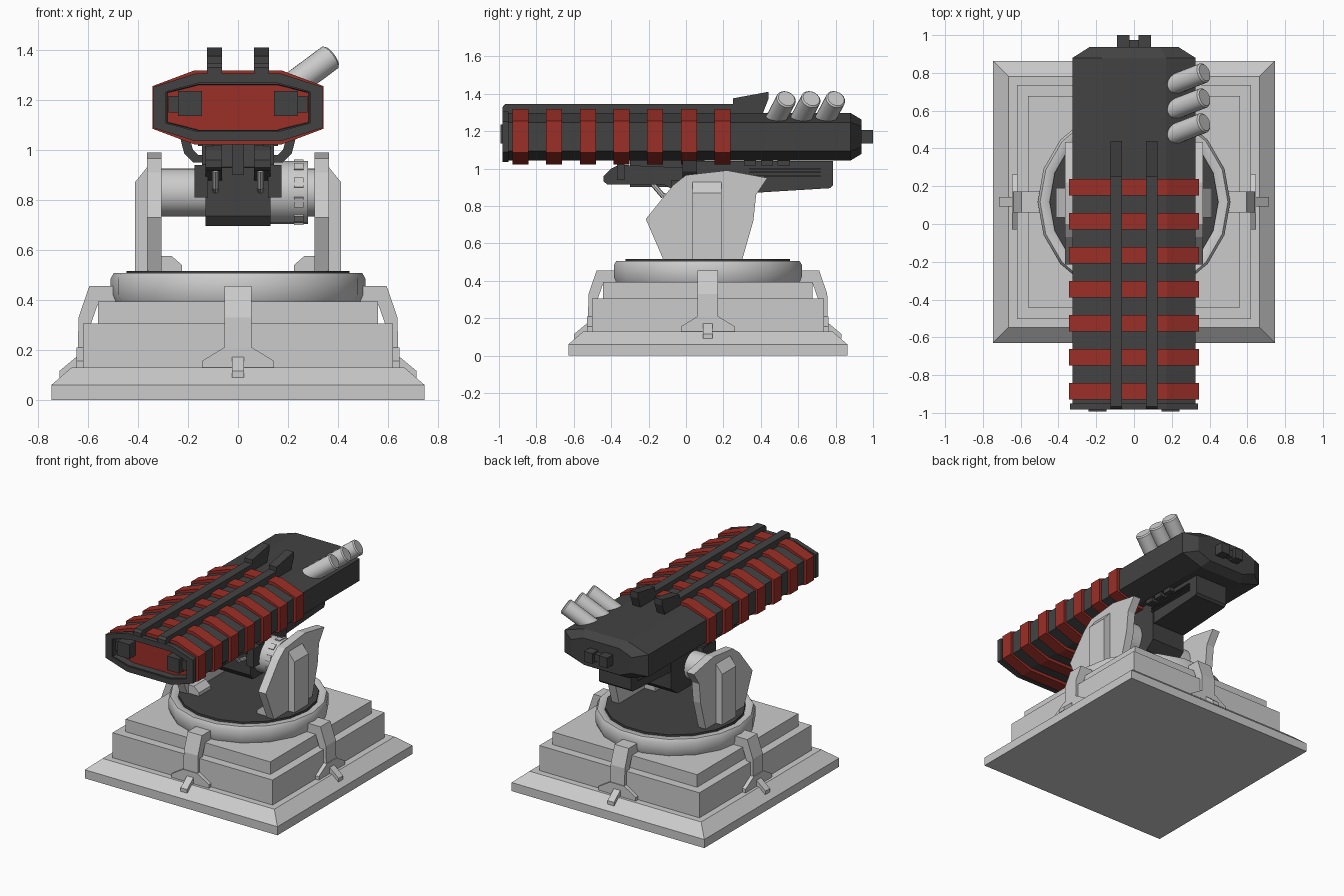
import bpy, bmesh, math
from mathutils import Vector, Matrix

if "Cube" in bpy.data.objects:
    bpy.data.objects.remove(bpy.data.objects["Cube"])

CY = 0.117  # centre of the base and turntable in y


def material(name, rgb):
    m = bpy.data.materials.new(name)
    m.diffuse_color = (*rgb, 1)
    m.use_nodes = True
    m.node_tree.nodes["Principled BSDF"].inputs["Base Color"].default_value = m.diffuse_color
    return m


DARK = material("dark_metal", (0.055, 0.055, 0.055))
RED = material("red_paint", (0.33, 0.028, 0.02))


def finish(name, bm, mat=None):
    bmesh.ops.recalc_face_normals(bm, faces=bm.faces)
    me = bpy.data.meshes.new(name)
    bm.to_mesh(me)
    bm.free()
    if mat:
        me.materials.append(mat)
    ob = bpy.data.objects.new(name, me)
    bpy.context.collection.objects.link(ob)
    return ob


def loft(name, rings, mat=None, closed=False):
    """Skin matching loops of points; cap the ends, or join them when closed."""
    bm = bmesh.new()
    vs = [[bm.verts.new(p) for p in r] for r in rings]
    n = len(vs[0])
    pairs = list(zip(vs, vs[1:])) + ([(vs[-1], vs[0])] if closed else [])
    for a, b in pairs:
        for i in range(n):
            j = (i + 1) % n
            bm.faces.new((a[i], a[j], b[j], b[i]))
    if not closed:
        bm.faces.new(vs[0])
        bm.faces.new(vs[-1])
    return finish(name, bm, mat)


def prism(name, pts, axis, a, b, mat=None):
    """Extrude a 2D profile along an axis from a to b."""
    put = {"x": lambda p, t: (t, p[0], p[1]),
           "y": lambda p, t: (p[0], t, p[1])}[axis]
    return loft(name, [[put(p, t) for p in pts] for t in (a, b)], mat)


def box(name, x, y, z, mat=None):
    return prism(name, [(y[0], z[0]), (y[1], z[0]), (y[1], z[1]), (y[0], z[1])], "x", *x, mat)


def rod(name, a, b, r, mat=None, segs=24, bevel=0.0):
    a, b = Vector(a), Vector(b)
    d = b - a
    rot = d.to_track_quat("Z", "Y").to_matrix()
    stops = [(0, r), (d.length - bevel, r)] + ([(d.length, r - bevel)] if bevel else [])
    rings = [[a + rot @ Vector((q * math.cos(t), q * math.sin(t), h))
              for t in [2 * math.pi * i / segs for i in range(segs)]] for h, q in stops]
    ob = loft(name, rings, mat)
    ob.data.shade_smooth()
    ob.data.set_sharp_from_angle(angle=math.radians(35))
    return ob


def square(h, z):
    return [(sx * h, CY + sy * h, z) for sx, sy in ((-1, -1), (1, -1), (1, 1), (-1, 1))]


def octagon(w, h, flat, shoulder, y, cz=1.17):
    p = [(flat, h), (w, shoulder), (w, -shoulder), (flat, -h)]
    p += [(-x, z) for x, z in reversed(p)]
    return [(x, y, cz + z) for x, z in p]


# Stepped base
loft("base_plinth", [square(.746, 0), square(.746, .06), square(.665, .13)])
loft("base_lower_step", [square(.62, .12), square(.62, .305)])
loft("base_upper_step", [square(.56, .30), square(.56, .393)])

# Turntable ring and dark deck
prof = [(.435, .385), (.495, .385), (.51, .42), (.51, .485), (.497, .507), (.455, .507), (.435, .485)]
rings = [[(r * math.cos(t), CY + r * math.sin(t), z) for r, z in prof]
         for t in [2 * math.pi * i / 18 for i in range(18)]]
ring = loft("turntable_ring", rings, closed=True)
ring.data.shade_smooth()
ring.data.set_sharp_from_angle(angle=math.radians(50))
rod("turntable_deck", (0, CY, .39), (0, CY, .516), .447, DARK, 18)

# Four clamps round the base
arm = [(.49, .455), (.595, .455), (.638, .33), (.643, .12), (.60, .12), (.59, .30), (.56, .385), (.49, .385)]
foot = [(-.145, .125), (.145, .125), (.145, .155), (.055, .21), (-.055, .21), (-.145, .155)]
tab = [(.63, .13), (.63, .185), (.655, .165), (.715, .115), (.715, .09), (.70, .09)]
for k in range(4):
    turn = Matrix.Translation((0, CY, 0)) @ Matrix.Rotation(k * math.pi / 2, 4, "Z")
    for ob in (prism("clamp_arm", arm, "y", -.055, .055),
               prism("clamp_foot", foot, "x", .61, .646),
               prism("clamp_tab", tab, "y", -.025, .025)):
        ob.data.transform(turn)

# Yoke plates with outer rib and inner foot bracket
plate = [(-.12, .51), (-.215, .73), (-.07, .91), (0, .965), (.22, .99), (.435, .95),
         (.375, .86), (.36, .72), (.30, .51)]
for s in (-1, 1):
    prism("yoke_plate", plate, "x", s * .307, s * .365)
    prism("yoke_rib", [(s * x, z) for x, z in ((.36, .51), (.413, .51), (.413, .87), (.36, .935))],
          "y", .035, .19)
    prism("yoke_bracket", [(s * x, z) for x, z in
                           ((.32, .51), (.225, .51), (.225, .54), (.265, .575), (.32, .575))],
          "y", -.11, .02)

# Elevation axle and drum
AZ, AY = .83, .11
rod("axle", (-.32, AY, AZ), (.32, AY, AZ), .096)
rod("elevation_drum", (.12, AY, AZ), (.28, AY, AZ), .126)
for i in range(10):
    t = 2 * math.pi * i / 10
    ob = box("drum_lug", (.225, .262), (-.02, .02), (.115, .131))
    ob.data.transform(Matrix.Translation((0, AY, AZ)) @ Matrix.Rotation(t, 4, "X"))

# Cradle under the launcher
prism("cradle_block", [(-.05, .735), (-.02, .695), (.28, .695), (.35, .75), (.35, .95), (-.05, .93)],
      "x", -.13, .13, DARK)
prism("rear_housing", [(-.02, .91), (.36, .87), (.77, .895), (.785, .91), (.785, 1.04), (.0, 1.04)],
      "x", -.125, .125, DARK)
box("cradle_post", (-.025, .025), (-.3, .1), (.90, 1.05), DARK)
fork = [(-.44, .93), (-.42, .915), (-.12, .915), (0, .85), (.1, .85), (.1, 1.0), (-.36, 1.02), (-.40, 1.0), (-.44, .96)]
for s in (-1, 1):
    prism("cradle_fork", fork, "x", s * .065, s * .13, DARK)
    box("fork_lug", (s * .12, s * .175), (-.08, .06), (.81, .94), DARK)
    box("fork_pin", (s * .10, s * .145), (-.37, -.33), (.94, 1.06), DARK)
    prism("side_strut", [(s * x, z) for x, z in
                         ((.11, .95), (.18, .95), (.215, .985), (.232, 1.05), (.195, 1.05), (.18, 1.0), (.16, .98), (.11, .98))],
          "y", -.02, .06, DARK)
    for z in (.955, .975, .995):
        box("vent_bar", (s * .12, s * .14), (.34, .72), (z, z + .008), DARK)
    for y in (.31, .40, .49):
        box("mount_block", (s * .1, s * .16), (y, y + .065), (1.015, 1.06), DARK)
    rod("cable_a", (s * .09, -.18, .92), (s * .09, -.12, .85), .014, None, 8)
    rod("cable_b", (s * .09, -.12, .855), (s * .09, .0, .83), .014, None, 8)

# Launcher body, tapered at the back and recessed at the front
loft("launcher_body", [octagon(.235, .093, .14, .055, .937),
                       octagon(.325, .127, .17, .077, .88),
                       octagon(.325, .127, .17, .077, -.975),
                       octagon(.285, .092, .16, .06, -.975),
                       octagon(.275, .085, .155, .055, -.84)], DARK)
loft("muzzle_rim", [octagon(w, h, f, q, y) for w, h, f, q, y in
                    ((.338, .135, .172, .082, -.95), (.338, .135, .172, .082, -.982),
                     (.29, .097, .16, .062, -.982), (.29, .097, .16, .062, -.95))], DARK, closed=True)
for s in (-1, 1):
    box("muzzle_clamp", (s * .145, s * .24), (-.993, -.83), (1.135, 1.235), DARK)
    box("muzzle_clamp_side", (s * .23, s * .278), (-.96, -.83), (1.15, 1.215), DARK)

# Red bands
for i in range(7):
    y = -.885 + .18 * i
    loft("red_band", [octagon(.343, .148, .175, .085, y + d) for d in (-.043, .043)], RED)

# Top rails ending in sight wedges
rail = [(-.98, 1.28), (-.98, 1.33), (-.965, 1.346), (.25, 1.346), (.25, 1.375), (.44, 1.41),
        (.44, 1.37), (.405, 1.28)]
for s in (-1, 1):
    prism("top_rail", rail, "x", s * .094 - .03, s * .094 + .03, DARK)
    box("rear_connector", (s * .025, s * .09), (.92, 1.0), (1.135, 1.207), DARK)
box("rear_connector_core", (-.03, .03), (.92, .975), (1.145, 1.195), DARK)

# Three angled discharger tubes on the right
for i in range(3):
    y = .47 + .132 * i
    rod("discharger_tube", (.20, y, 1.245), (.374, y + .068, 1.374), .054, None, 20, .008)
